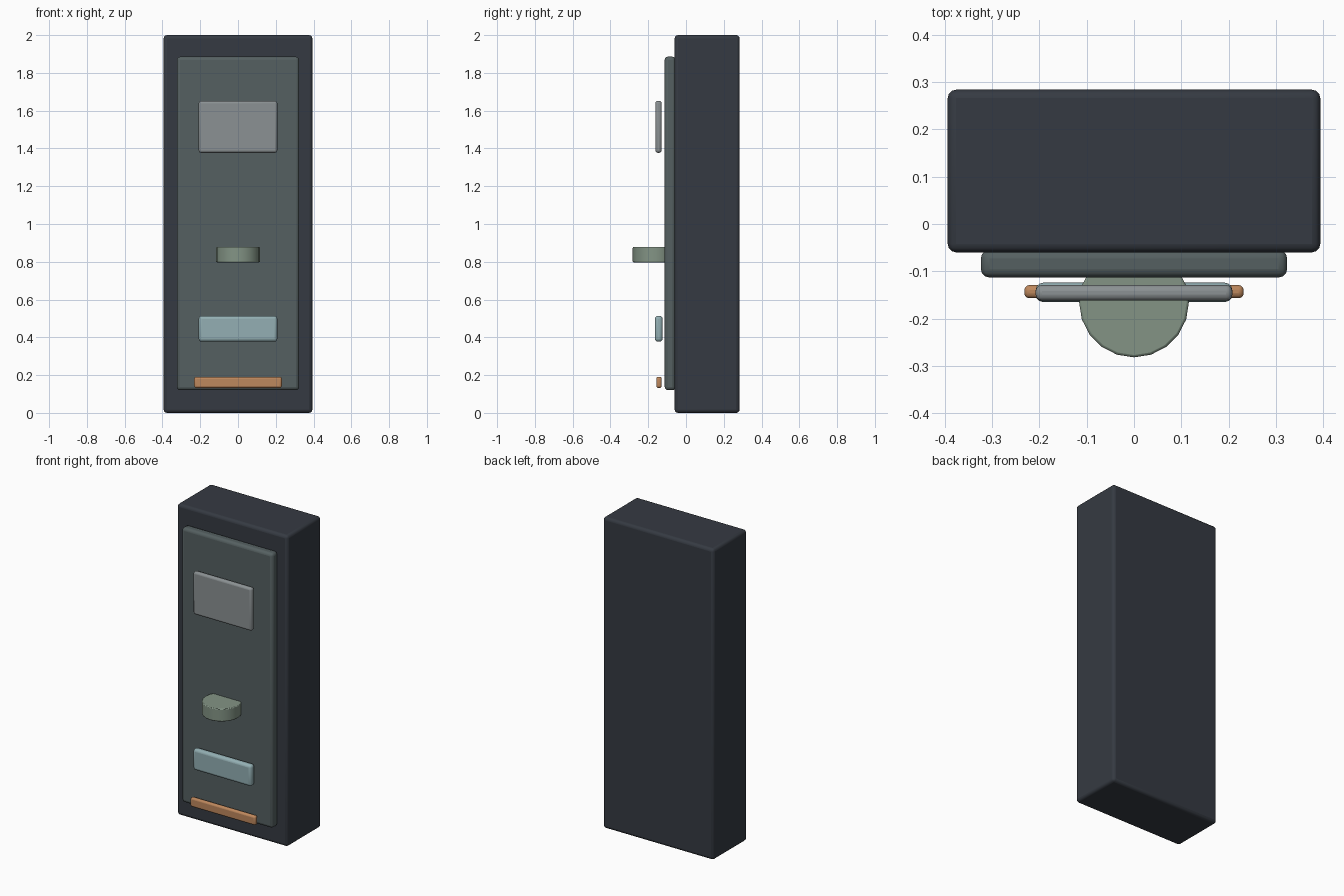
import bpy, bmesh
from mathutils import Matrix

if "Cube" in bpy.data.objects:
    bpy.data.objects.remove(bpy.data.objects["Cube"])


def material(name, rgb):
    """Flat material from 0-255 sRGB values."""
    lin = [((c / 255 + 0.055) / 1.055) ** 2.4 for c in rgb]
    m = bpy.data.materials.new(name)
    m.diffuse_color = (*lin, 1)
    m.use_nodes = True
    m.node_tree.nodes["Principled BSDF"].inputs["Base Color"].default_value = m.diffuse_color
    return m


def finish(name, bm, mat, bevel, segments):
    mesh = bpy.data.meshes.new(name)
    bm.to_mesh(mesh)
    bm.free()
    ob = bpy.data.objects.new(name, mesh)
    bpy.context.collection.objects.link(ob)
    mesh.materials.append(mat)
    mod = ob.modifiers.new("rounded_edges", 'BEVEL')
    mod.width = bevel
    mod.segments = segments
    mod.limit_method = 'ANGLE'
    mod.angle_limit = 0.6
    bpy.ops.object.select_all(action='DESELECT')
    ob.select_set(True)
    bpy.context.view_layer.objects.active = ob
    bpy.ops.object.shade_smooth_by_angle(angle=0.6)
    return ob


def box(name, half_x, y, z, mat, bevel):
    """Rounded box, symmetric in x, spanning the y and z ranges."""
    bm = bmesh.new()
    size = (2 * half_x, y[1] - y[0], z[1] - z[0])
    centre = (0, sum(y) / 2, sum(z) / 2)
    bmesh.ops.create_cube(bm, size=1, matrix=Matrix.Translation(centre) @ Matrix.Diagonal((*size, 1)))
    return finish(name, bm, mat, bevel, 3)


# Cabinet and its raised front panel
box("cabinet_body", 0.394, (-0.06, 0.284), (0, 2), material("charcoal", (53, 58, 66)), 0.018)
box("front_panel", 0.324, (-0.113, -0.055), (0.12, 1.886), material("slate grey", (85, 96, 97)), 0.018)

# Plates standing just off the panel
box("display_plate", 0.208, (-0.162, -0.129), (1.377, 1.652), material("light grey", (139, 145, 147)), 0.013)
box("tray_plate", 0.208, (-0.165, -0.124), (0.377, 0.514), material("pale blue", (147, 175, 179)), 0.016)
box("bottom_strip", 0.232, (-0.157, -0.129), (0.132, 0.191), material("copper orange", (190, 136, 93)), 0.011)

# Round shelf, its back sunk into the panel
bm = bmesh.new()
bmesh.ops.create_cone(bm, cap_ends=True, segments=20, radius1=0.116, radius2=0.116, depth=0.082,
                      matrix=Matrix.Translation((0, -0.166, 0.838)))
finish("round_shelf", bm, material("sage green", (131, 148, 133)), 0.005, 2)
